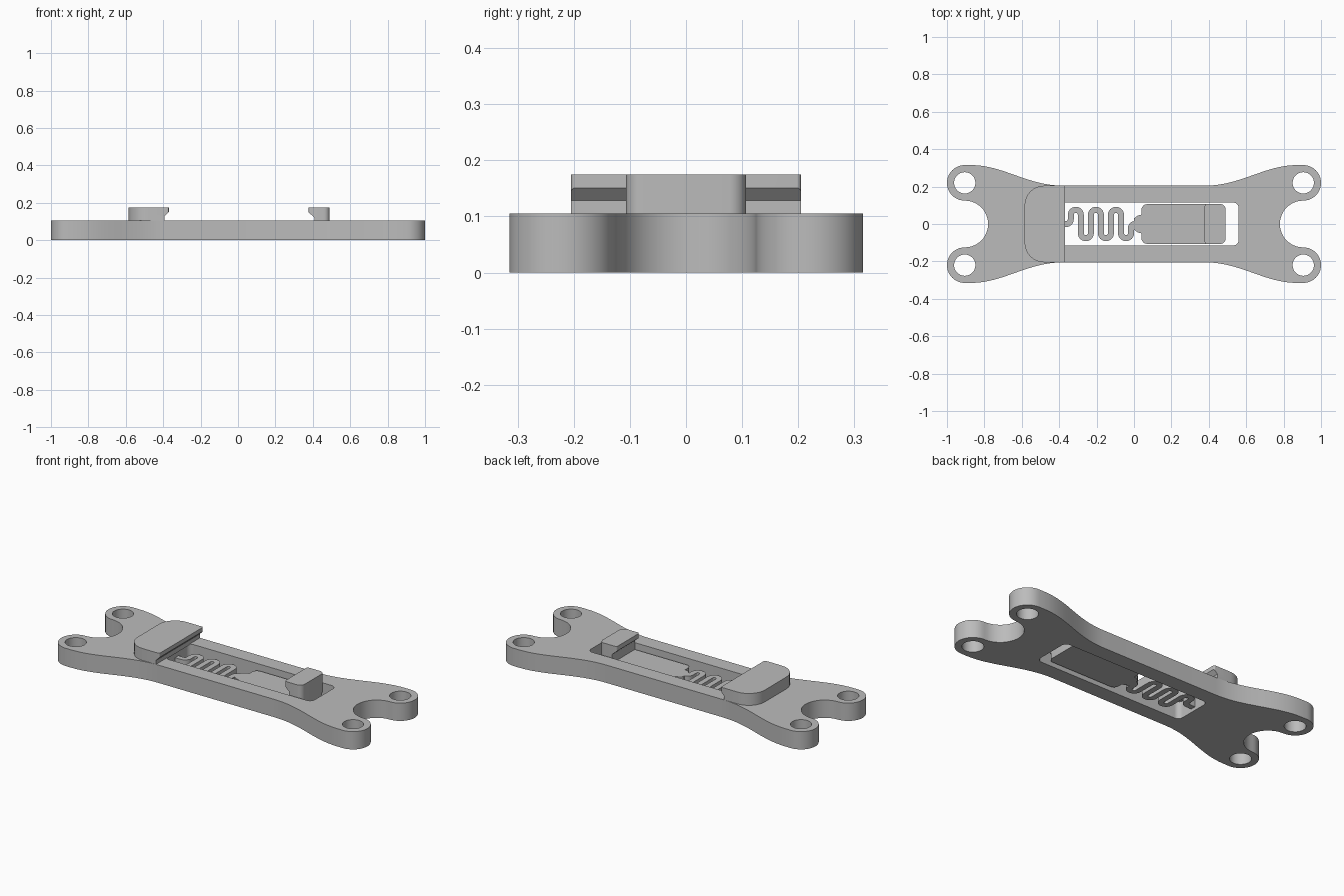
import bpy, bmesh, math
from mathutils import Vector

if "Cube" in bpy.data.objects:
    bpy.data.objects.remove(bpy.data.objects["Cube"])

grey = bpy.data.materials.new("plain grey")
grey.diffuse_color = (0.5, 0.5, 0.5, 1)
grey.use_nodes = True
grey.node_tree.nodes["Principled BSDF"].inputs["Base Color"].default_value = grey.diffuse_color


def arc(cx, cy, r, a0, a1, n=14):
    return [(cx + r * math.cos(math.radians(a0 + (a1 - a0) * i / n)),
             cy + r * math.sin(math.radians(a0 + (a1 - a0) * i / n))) for i in range(n + 1)]


def rounded(x0, x1, y, r_left, r_right):
    """Rectangle with separate corner radii on the left and right ends."""
    return (arc(x1 - r_right, y - r_right, r_right, 0, 90, 8)
            + arc(x0 + r_left, y - r_left, r_left, 90, 180, 8)
            + arc(x0 + r_left, -y + r_left, r_left, 180, 270, 8)
            + arc(x1 - r_right, -y + r_right, r_right, 270, 360, 8))


def plate(name, loops, z0, z1):
    """Extruded flat outline; loops after the first are holes."""
    cu = bpy.data.curves.new(name, 'CURVE')
    cu.dimensions = '2D'
    cu.fill_mode = 'BOTH'
    cu.extrude = (z1 - z0) / 2
    for pts in loops:
        sp = cu.splines.new('POLY')
        sp.points.add(len(pts) - 1)
        for p, (x, y) in zip(sp.points, pts):
            p.co = (x, y, 0, 1)
        sp.use_cyclic_u = True
    ob = bpy.data.objects.new(name, cu)
    bpy.context.collection.objects.link(ob)
    bpy.ops.object.select_all(action='DESELECT')
    bpy.context.view_layer.objects.active = ob
    ob.select_set(True)
    bpy.ops.object.convert(target='MESH')
    ob = bpy.context.object
    bm = bmesh.new()
    bm.from_mesh(ob.data)
    bmesh.ops.remove_doubles(bm, verts=bm.verts, dist=1e-5)
    bmesh.ops.translate(bm, verts=bm.verts, vec=(0, 0, (z0 + z1) / 2))
    bmesh.ops.recalc_face_normals(bm, faces=bm.faces)
    bm.to_mesh(ob.data)
    bm.free()
    ob.data.materials.clear()
    ob.data.materials.append(grey)
    bpy.ops.object.shade_smooth_by_angle(angle=math.radians(30))
    return ob


def undercut(ob, profile):
    """Cut an xz profile, running along y, out of a part."""
    bm = bmesh.new()
    face = bm.faces.new([bm.verts.new((x, -0.5, z)) for x, z in profile])
    ext = bmesh.ops.extrude_face_region(bm, geom=[face])
    bmesh.ops.translate(bm, vec=(0, 1, 0),
                        verts=[v for v in ext['geom'] if isinstance(v, bmesh.types.BMVert)])
    bmesh.ops.recalc_face_normals(bm, faces=bm.faces)
    me = bpy.data.meshes.new("undercut_cutter")
    bm.to_mesh(me)
    bm.free()
    me.materials.append(grey)
    cutter = bpy.data.objects.new("undercut_cutter", me)
    bpy.context.collection.objects.link(cutter)
    mod = ob.modifiers.new("undercut", 'BOOLEAN')
    mod.operation, mod.solver, mod.object = 'DIFFERENCE', 'EXACT', cutter
    bpy.context.view_layer.objects.active = ob
    bpy.ops.object.modifier_apply(modifier=mod.name)
    bpy.data.objects.remove(cutter)


# Base frame: one quarter of the outline, mirrored to four
def flare(n=16):
    p = [Vector(c) for c in ((0.87, 0.315), (0.70, 0.315), (0.57, 0.205), (0.38, 0.205))]
    pts = []
    for i in range(n + 1):
        t = i / n
        q = p[0]*(1-t)**3 + p[1]*3*t*(1-t)**2 + p[2]*3*t*t*(1-t) + p[3]*t**3
        pts.append((q.x, q.y))
    return pts


quarter = arc(0.905, 0, 0.125, 180, 90, 12) + arc(0.905, 0.22, 0.095, -90, 90, 20)[1:] + flare()
half = quarter + [(-x, y) for x, y in reversed(quarter)]
outline = half + [(x, -y) for x, y in reversed(half[1:-1])]
holes = [arc(sx * 0.905, sy * 0.22, 0.057, 0, 348.75, 31) for sx in (-1, 1) for sy in (-1, 1)]
slot = rounded(-0.40, 0.56, 0.115, 0.03, 0.03)
plate("base_frame", [outline, slot] + holes, 0, 0.105)

# Fixed hook at the left end of the slot
hook = plate("fixed_hook", [rounded(-0.585, -0.37, 0.205, 0.105, 0.008)], 0.1, 0.175)
undercut(hook, [(-0.392, 0.09), (-0.392, 0.128), (-0.37, 0.151), (-0.3, 0.151), (-0.3, 0.09)])

# Sliding plate with a neck toward the spring
Z0, Z1 = 0.02, 0.07
neck = [(0.04, 0.05), (0.02, 0.045), (0.0, 0.03), (0.0, -0.03), (0.02, -0.045), (0.04, -0.05)]
body = rounded(0.04, 0.49, 0.106, 0.03, 0.03)
plate("slider", [body[:18] + neck + body[18:]], Z0, Z1)

# Slider hook
knob = plate("slider_hook", [rounded(0.378, 0.49, 0.107, 0.012, 0.03)], Z1 - 0.01, 0.175)
undercut(knob, [(0.408, 0.04), (0.408, 0.122), (0.378, 0.148), (0.3, 0.148), (0.3, 0.04)])

# Serpentine spring: centre line offset to both sides
pitch, r, reach, w = 0.0537, 0.02685, 0.049, 0.016
x = -0.338
path = [(-0.42, 0), (-0.37, 0)] + arc(x - 0.025, 0.025, 0.025, -80, 0, 6)
for k in range(6):
    s = 1 if k % 2 == 0 else -1
    path += arc(x + r, s * reach, r, s * 180, 0, 12)
    x += pitch
path += arc(x + 0.02, -0.02, 0.02, 180, 100, 6) + [(0.03, 0)]
left, right = [], []
for i, p in enumerate(path):
    d = Vector(path[min(i + 1, len(path) - 1)]) - Vector(path[max(i - 1, 0)])
    n = Vector((-d.y, d.x)).normalized() * w
    left.append((p[0] + n.x, p[1] + n.y))
    right.append((p[0] - n.x, p[1] - n.y))
plate("spring", [left + right[::-1]], Z0, Z1)
